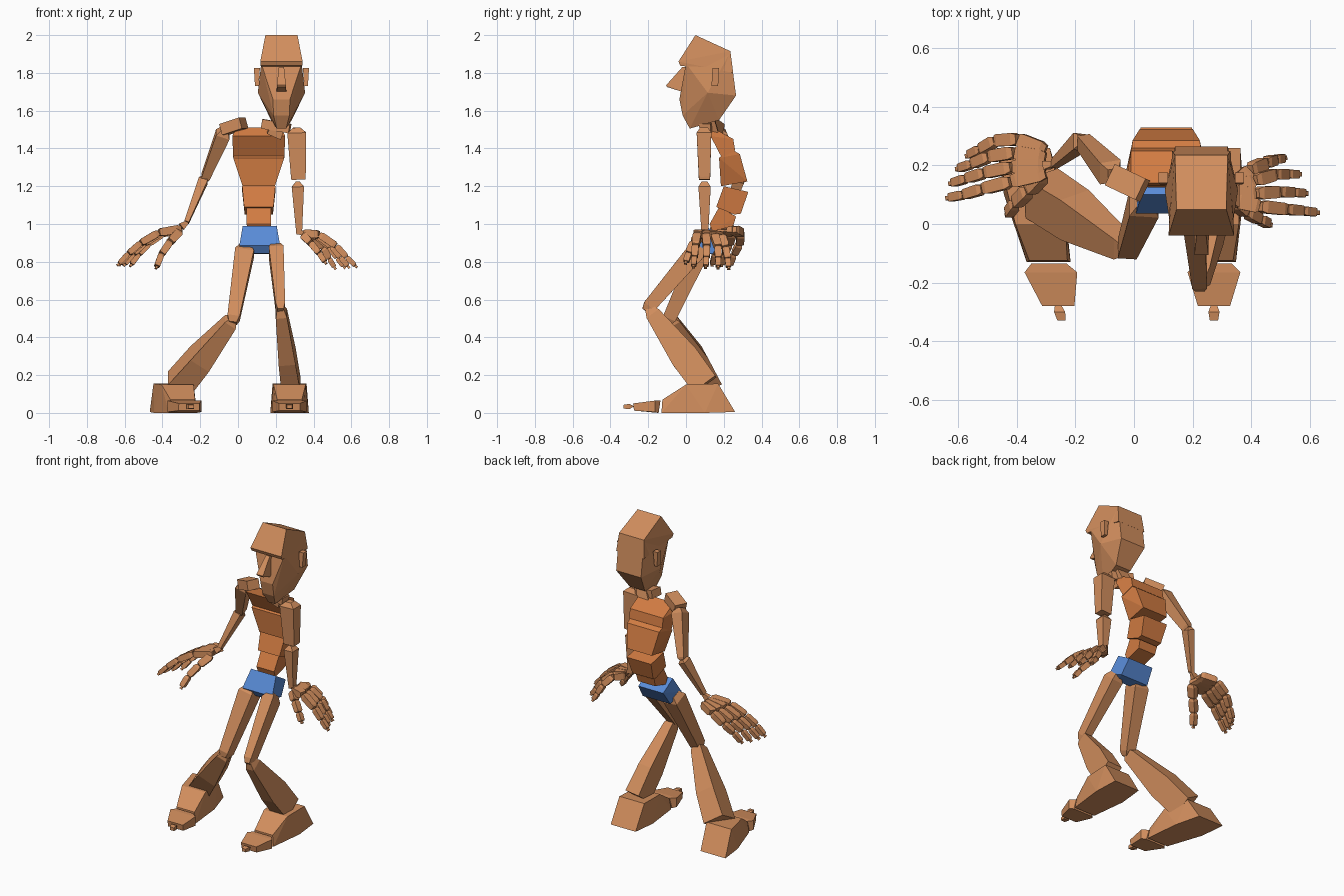
import bpy, bmesh, math
from mathutils import Vector


def material(name, rgb):
    m = bpy.data.materials.new(name)
    m.diffuse_color = (*rgb, 1)
    return m


SKIN = material("skin", (0.64, 0.27, 0.11))
TORSO = material("orange", (0.64, 0.20, 0.055))
BLUE = material("blue", (0.10, 0.26, 0.68))


def hull(name, pts, mat=SKIN):
    """Flat-faced convex block through the given points."""
    bm = bmesh.new()
    for p in pts:
        bm.verts.new(p)
    res = bmesh.ops.convex_hull(bm, input=bm.verts)
    junk = {g for k in ("geom_interior", "geom_unused") for g in res[k]
            if isinstance(g, bmesh.types.BMVert)}
    bmesh.ops.delete(bm, geom=list(junk), context='VERTS')
    bmesh.ops.dissolve_limit(bm, angle_limit=math.radians(3), verts=bm.verts, edges=bm.edges)
    bmesh.ops.recalc_face_normals(bm, faces=bm.faces)
    me = bpy.data.meshes.new(name)
    bm.to_mesh(me)
    bm.free()
    me.materials.append(mat)
    ob = bpy.data.objects.new(name, me)
    bpy.context.collection.objects.link(ob)
    return ob


def slab(name, cx, profile, mat=SKIN, skew=0.0):
    """Side profile of (y, z, half width), mirrored about x = cx + skew * y."""
    hull(name, [(cx + skew * y + s * hw, y, z) for y, z, hw in profile for s in (-1, 1)], mat)


def limb(name, a, b, sections, ref=(1, 0, 0)):
    """Four-sided limb from a to b; sections are (t, width, depth)."""
    a, b, ref = Vector(a), Vector(b), Vector(ref)
    d = (b - a).normalized()
    u = (ref - d * ref.dot(d)).normalized()
    v = d.cross(u)
    hull(name, [a.lerp(b, t) + u * (w / 2 * i) + v * (h / 2 * j)
                for t, w, h in sections for i in (-1, 1) for j in (-1, 1)])


# head
slab("skull", 0.23, [(0.05, 2.0, 0.085), (0.235, 1.915, 0.09), (0.25, 1.80, 0.10),
                     (-0.04, 1.86, 0.112), (-0.03, 1.838, 0.11)])
slab("face", 0.23, [(0.0, 1.85, 0.107), (-0.035, 1.66, 0.045), (-0.018, 1.575, 0.042),
                    (0.02, 1.505, 0.025), (0.175, 1.55, 0.055), (0.265, 1.68, 0.09),
                    (0.115, 1.695, 0.125), (0.235, 1.91, 0.09)])
slab("nose", 0.23, [(-0.02, 1.83, 0.014), (0.0, 1.83, 0.014), (-0.105, 1.735, 0.024),
                    (-0.02, 1.70, 0.026), (-0.10, 1.725, 0.022)])
for side, x in (("left", 0.10), ("right", 0.36)):
    slab(side + "_ear", x, [(0.14, 1.825, 0.016), (0.175, 1.825, 0.016),
                            (0.135, 1.73, 0.01), (0.17, 1.73, 0.01)])
limb("neck", (0.19, 0.13, 1.47), (0.235, 0.11, 1.57), [(0, 0.08, 0.09), (1, 0.06, 0.07)])

# torso blocks
slab("upper_chest", 0.11, [(0.14, 1.51, 0.12), (0.13, 1.465, 0.14), (0.19, 1.35, 0.135),
                           (0.26, 1.39, 0.12), (0.25, 1.45, 0.12)], TORSO)
slab("lower_chest", 0.11, [(0.235, 1.40, 0.12), (0.285, 1.37, 0.115), (0.325, 1.225, 0.09),
                           (0.185, 1.20, 0.085), (0.175, 1.35, 0.135)], TORSO)
slab("waist", 0.11, [(0.20, 1.20, 0.088), (0.33, 1.17, 0.088), (0.29, 1.055, 0.075),
                     (0.255, 1.05, 0.075), (0.16, 1.09, 0.078)], TORSO)
slab("belly", 0.11, [(0.175, 1.09, 0.066), (0.265, 1.04, 0.066), (0.25, 0.99, 0.062),
                     (0.14, 0.96, 0.062), (0.125, 1.0, 0.064)], TORSO)
slab("pelvis", 0.115, [(0.10, 0.99, 0.09), (0.20, 0.93, 0.09), (0.035, 0.885, 0.108),
                       (0.06, 0.845, 0.06), (0.14, 0.84, 0.10)], BLUE)

# collar, arms: left side of the front view, then right
limb("left_collar", (0.03, 0.115, 1.535), (-0.075, 0.165, 1.50), [(0, 0.06, 0.08), (1, 0.06, 0.08)], (0, 0, 1))
limb("right_collar", (0.13, 0.12, 1.53), (0.275, 0.10, 1.505), [(0, 0.05, 0.08), (1, 0.05, 0.06)], (0, 0, 1))
limb("left_upper_arm", (-0.07, 0.165, 1.50), (-0.178, 0.285, 1.235),
     [(0, 0.04, 0.05), (0.1, 0.075, 0.08), (0.95, 0.045, 0.055), (1, 0.03, 0.04)])
limb("left_forearm", (-0.178, 0.285, 1.245), (-0.272, 0.205, 1.01),
     [(0, 0.03, 0.04), (0.06, 0.05, 0.06), (1, 0.025, 0.03)])
limb("left_wrist", (-0.268, 0.208, 1.01), (-0.30, 0.20, 0.985), [(0, 0.015, 0.02), (1, 0.03, 0.04)], (0, 1, 0))
limb("right_upper_arm", (0.31, 0.095, 1.51), (0.32, 0.098, 1.235),
     [(0, 0.04, 0.04), (0.1, 0.10, 0.078), (0.95, 0.078, 0.06), (1, 0.074, 0.06)])
limb("right_forearm", (0.316, 0.098, 1.225), (0.324, 0.10, 0.945),
     [(0, 0.02, 0.03), (0.1, 0.065, 0.065), (1, 0.03, 0.035)])
limb("right_wrist", (0.325, 0.10, 0.95), (0.36, 0.10, 0.955), [(0, 0.02, 0.015), (1, 0.04, 0.03)], (0, 1, 0))


def finger(name, pts, w):
    """Chain of tapered joints ending in a tiny tip."""
    for i, (a, b) in enumerate(zip(pts, pts[1:])):
        k = w * (1 - 0.13 * i)
        limb(f"{name}_joint_{i + 1}", a, b, [(0.02, 0.7 * k, 0.6 * k), (0.2, k, 0.9 * k),
                                             (0.85, 0.95 * k, 0.85 * k), (0.98, 0.8 * k, 0.65 * k)], (0, 1, 0))
    a, b = Vector(pts[-2]), Vector(pts[-1])
    d = (b - a).normalized()
    limb(name + "_tip", b, b + d * 0.014, [(0, 0.012, 0.012), (1, 0.016, 0.014)], (0, 1, 0))


# hands: x and z follow one arch per hand, y fans out per finger
hands = {
    "left": ([(-0.30, 0.975), (-0.42, 0.955), (-0.515, 0.90), (-0.58, 0.845), (-0.63, 0.79)],
             [("index", 1.0, (0.175, 0.145, 0.12, 0.10, 0.09)),
              ("middle", 0.97, (0.20, 0.195, 0.175, 0.155, 0.14)),
              ("ring", 0.90, (0.225, 0.245, 0.23, 0.205, 0.19)),
              ("little", 0.80, (0.25, 0.29, 0.285, 0.255, 0.235))]),
    "right": ([(0.345, 0.95), (0.43, 0.945), (0.52, 0.885), (0.575, 0.825), (0.62, 0.78)],
              [("index", 1.0, (0.08, 0.06, 0.05, 0.045, 0.04)),
               ("middle", 0.86, (0.10, 0.105, 0.11, 0.108, 0.105)),
               ("ring", 0.78, (0.12, 0.15, 0.17, 0.17, 0.17)),
               ("little", 0.60, (0.135, 0.185, 0.21, 0.22, 0.225))]),
}
for side, (arch, fan) in hands.items():
    x0 = arch[0][0]
    for fname, reach, ys in fan:
        finger(f"{side}_{fname}", [(x0 + (x - x0) * reach, y, z - 0.02 * (1 - reach))
                                   for (x, z), y in zip(arch, ys)], 0.05)
finger("left_thumb", [(-0.31, 0.17, 0.96), (-0.36, 0.115, 0.905), (-0.405, 0.07, 0.84), (-0.43, 0.035, 0.775)], 0.05)
finger("right_thumb", [(0.345, 0.075, 0.94), (0.385, 0.04, 0.90), (0.43, 0.015, 0.845), (0.46, 0.0, 0.80)], 0.045)

# legs
thigh = [(0, 0.06, 0.06), (0.08, 0.10, 0.10), (0.93, 0.065, 0.07), (1, 0.04, 0.04)]
limb("left_thigh", (0.04, 0.085, 0.88), (-0.028, -0.10, 0.475), thigh)
limb("right_thigh", (0.20, 0.075, 0.88), (0.226, -0.215, 0.54),
     [(t, w * 0.78, d) for t, w, d in thigh])
limb("left_shin", (-0.02, -0.09, 0.505), (-0.315, 0.105, 0.15),
     [(0, 0.03, 0.03), (0.07, 0.07, 0.08), (0.62, 0.12, 0.155), (1, 0.135, 0.15)])
limb("right_shin", (0.224, -0.205, 0.565), (0.28, 0.10, 0.15),
     [(0, 0.03, 0.03), (0.1, 0.06, 0.08), (0.65, 0.09, 0.15), (1, 0.10, 0.145)])

# feet
for side, cx, skew in (("left", -0.32, -0.22), ("right", 0.273, 0.0)):
    slab(side + "_foot", cx, [(0.0, 0.15, 0.085), (0.17, 0.155, 0.09), (0.26, 0.005, 0.09),
                              (0.10, 0.0, 0.102), (-0.125, 0.07, 0.065), (-0.13, 0.0, 0.075)], skew=skew)
    slab(side + "_toes", cx, [(-0.135, 0.065, 0.06), (-0.145, 0.0, 0.07), (-0.165, 0.065, 0.09),
                              (-0.165, 0.005, 0.09), (-0.28, 0.05, 0.055), (-0.275, 0.012, 0.055)], skew=skew)
    slab(side + "_toe_tip", cx, [(-0.275, 0.035, 0.01), (-0.30, 0.048, 0.019), (-0.30, 0.02, 0.019),
                                 (-0.33, 0.043, 0.014), (-0.33, 0.023, 0.014)], skew=skew)
